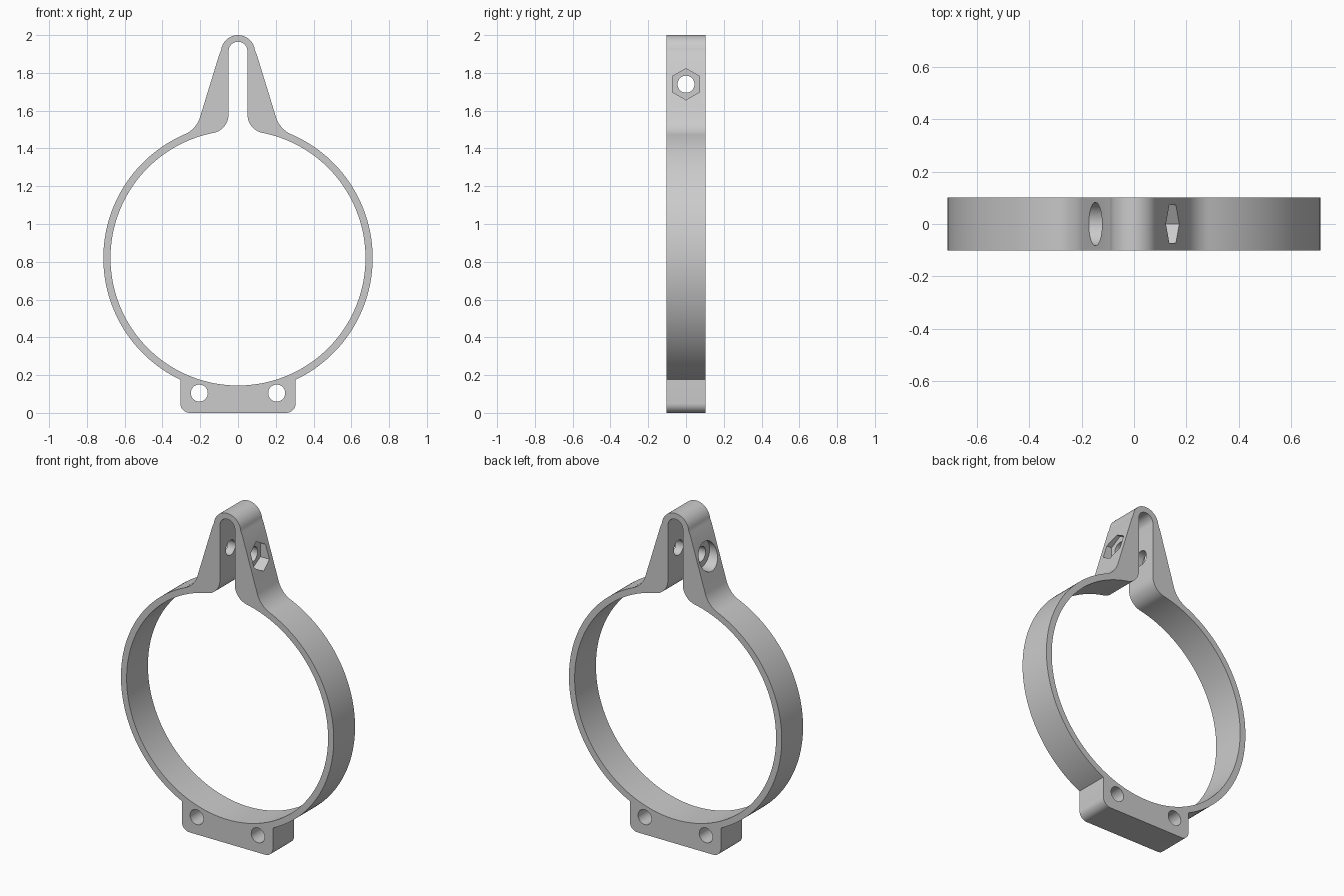
import bpy, bmesh, math
from mathutils import Vector

cube = bpy.data.objects.get("Cube")
if cube:
    bpy.data.objects.remove(cube, do_unlink=True)

HALF_DEPTH = 0.102
RING_Z, RING_OUT, RING_IN = 0.82, 0.713, 0.675
EAR_Z = 1.74

grey = bpy.data.materials.new("light grey plastic")
grey.use_nodes = True
colour = (0.6, 0.6, 0.6, 1)
grey.diffuse_color = colour
grey.node_tree.nodes["Principled BSDF"].inputs["Base Color"].default_value = colour


def arc(cx, cz, r, a0, a1, n):
    """Points along an arc, angles in degrees."""
    angles = [math.radians(a0 + (a1 - a0) * i / n) for i in range(n + 1)]
    return [(cx + r * math.cos(a), cz + r * math.sin(a)) for a in angles]


def circle(cx, cz, r, n, start=0):
    return arc(cx, cz, r, start, start + 360, n)[:-1]


def mirrored(half):
    """Close a right-hand outline with its mirror image."""
    return half + [(-x, z) for x, z in reversed(half) if x > 1e-5]


def prism(name, loops, place, lo, hi):
    """Fill the loops (outline and holes) and extrude them from lo to hi."""
    bm = bmesh.new()
    for loop in loops:
        verts = [bm.verts.new(place(u, v, lo)) for u, v in loop]
        for a, b in zip(verts, verts[1:] + verts[:1]):
            bm.edges.new((a, b))
    bmesh.ops.triangle_fill(bm, use_beauty=True, edges=bm.edges[:])
    grown = bmesh.ops.extrude_face_region(bm, geom=bm.faces[:], use_keep_orig=True)
    moved = [g for g in grown["geom"] if isinstance(g, bmesh.types.BMVert)]
    shift = Vector(place(0, 0, hi)) - Vector(place(0, 0, lo))
    bmesh.ops.translate(bm, verts=moved, vec=shift)
    bmesh.ops.recalc_face_normals(bm, faces=bm.faces[:])
    mesh = bpy.data.meshes.new(name)
    bm.to_mesh(mesh)
    bm.free()
    mesh.materials.append(grey)
    obj = bpy.data.objects.new(name, mesh)
    bpy.context.collection.objects.link(obj)
    return obj


def along_y(u, v, w):
    return (u, w, v)


def along_x(u, v, w):
    return (w, u, v)


# Outer outline: foot corner, ring, concave fillet, sloping ear, rounded cap
outer = mirrored(
    arc(0.255, 0.05, 0.05, -90, 0, 10)
    + arc(0, RING_Z, RING_OUT, -64.65, 66.49, 72)
    + arc(0.344, 1.611, 0.15, 246.5, 197.1, 14)
    + [(0.1, 1.895), (0.093, 1.909)]
    + arc(0, 1.91, 0.09, 8, 90, 14))

# Inner outline: bore, rounded lip, slot between the ears
inner = mirrored(
    arc(0, RING_Z, RING_IN, -90, 78.84, 90)
    + arc(0.15, 1.58, 0.1, 258.84, 180, 14)[1:]
    + arc(0, 1.915, 0.05, 0, 90, 12))

bolt_holes = [circle(side * 0.205, 0.105, 0.045, 32) for side in (-1, 1)]
clamp = prism("clamp_ring", [outer, inner] + bolt_holes, along_y,
              -HALF_DEPTH, HALF_DEPTH)

# Cross bolt hole, round head recess and hexagonal nut recess
cutters = [
    prism("cross_hole_cutter", [circle(0, EAR_Z, 0.045, 32)], along_x, -0.4, 0.4),
    prism("head_recess_cutter", [circle(0, EAR_Z, 0.083, 40)], along_x, -0.4, -0.1),
    prism("nut_recess_cutter", [circle(0, EAR_Z, 0.083, 6, 90)], along_x, 0.1, 0.4),
]
bpy.ops.object.select_all(action="DESELECT")
bpy.context.view_layer.objects.active = clamp
clamp.select_set(True)
for cutter in cutters:
    cutter.hide_render = True
    mod = clamp.modifiers.new(cutter.name, "BOOLEAN")
    mod.operation = "DIFFERENCE"
    mod.solver = "EXACT"
    mod.object = cutter
    bpy.ops.object.modifier_apply(modifier=mod.name)
    bpy.data.objects.remove(cutter, do_unlink=True)

bpy.ops.object.shade_smooth_by_angle(angle=math.radians(30))
